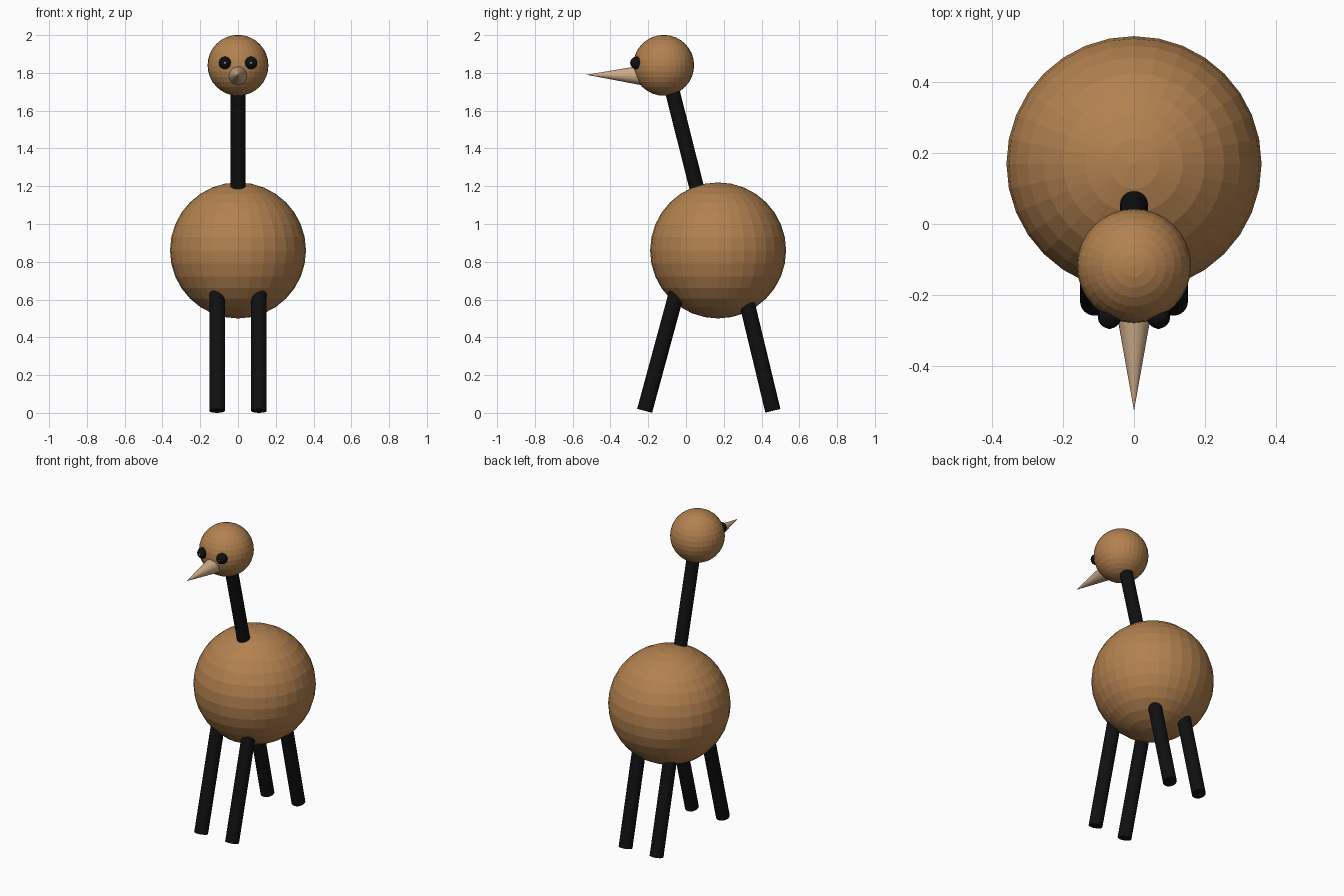
import bpy
from mathutils import Vector

if "Cube" in bpy.data.objects:
    bpy.data.objects.remove(bpy.data.objects["Cube"])


def material(name, color):
    m = bpy.data.materials.new(name)
    m.diffuse_color = (*color, 1)
    m.use_nodes = True
    m.node_tree.nodes["Principled BSDF"].inputs["Base Color"].default_value = m.diffuse_color
    return m


brown = material("brown", (0.45, 0.22, 0.08))
black = material("black", (0.005, 0.005, 0.005))
tan = material("tan", (0.62, 0.42, 0.26))
white = material("white", (0.9, 0.9, 0.9))


def finish(name, mat):
    ob = bpy.context.object
    ob.name = name
    ob.data.materials.append(mat)
    return ob


def ball(name, loc, r, mat):
    bpy.ops.mesh.primitive_uv_sphere_add(segments=32, ring_count=16, radius=r, location=loc)
    return finish(name, mat)


def rod(name, a, b, r1, r2, mat):
    """Cylinder or cone running from a to b."""
    a, b = Vector(a), Vector(b)
    d = b - a
    bpy.ops.mesh.primitive_cone_add(
        vertices=32, radius1=r1, radius2=r2, depth=d.length, location=(a + b) / 2,
        rotation=d.to_track_quat('Z', 'Y').to_euler())
    return finish(name, mat)


# Body, head, neck and beak
ball("body", (0, 0.17, 0.86), 0.36, brown)
ball("head", (0, -0.118, 1.84), 0.161, brown)
rod("neck", (0, 0.075, 1.12), (0, -0.083, 1.745), 0.039, 0.039, black)
rod("beak", (0, -0.24, 1.787), (0, -0.527, 1.79), 0.051, 0, tan)

# Eyes with tiny highlights, and four splayed legs
for side, s in (("left", 1), ("right", -1)):
    ball(side + "_eye", (s * 0.069, -0.262, 1.853), 0.033, black)
    ball(side + "_eye_highlight", (s * 0.069, -0.291, 1.853), 0.006, white)
    x = s * 0.111
    rod(side + "_front_leg", (x, -0.219, 0.011), (x, -0.035, 0.69), 0.041, 0.041, black)
    rod(side + "_back_leg", (x, 0.46, 0.011), (x, 0.304, 0.66), 0.041, 0.041, black)
